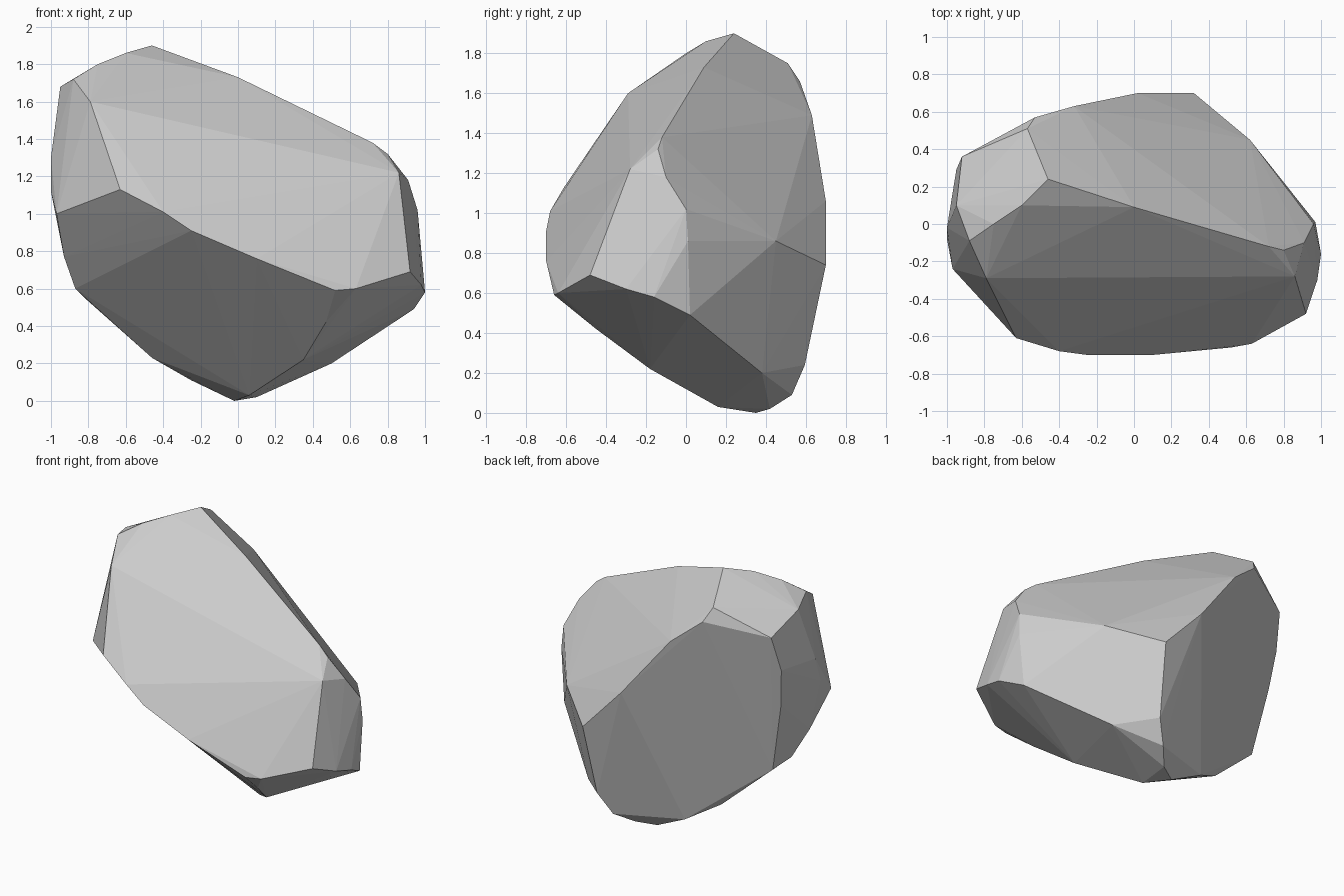
import bpy, bmesh

# Corner points of the faceted boulder, grouped by region
crest = [(-.46, .24, 1.9), (-.6, .1, 1.86), (-.75, 0, 1.8), (-.88, -.09, 1.72),
         (-.57, .51, 1.75), (0, .09, 1.73), (.72, -.12, 1.38), (.8, -.14, 1.32)]
front = [(-.79, -.29, 1.6), (-.63, -.61, 1.13), (-.4, -.68, 1.01), (-.25, -.7, .91),
         (.1, -.7, .76), (.52, -.66, .59), (.63, -.64, .6), (.86, -.28, 1.22)]
right_end = [(.91, -.1, 1.18), (.96, 0, 1.02), (.97, .01, .86), (.92, -.48, .69),
             (.98, -.3, .62), (1, -.16, .58), (.94, .02, .49)]
left_end = [(-.95, .1, 1.68), (-.92, .36, 1.57), (-1, -.02, 1.3), (-1, -.08, 1.12),
            (-.95, .29, 1.32), (-.92, .25, 1.05), (-.97, -.24, 1.0),
            (-.93, -.06, .77), (-.87, .06, .6), (-.82, .2, .55)]
back = [(-.53, .57, 1.66), (-.32, .63, 1.49), (.02, .7, 1.06), (.32, .7, .74),
        (.62, .45, .86), (.28, .595, .24)]
underside = [(-.46, .26, .23), (-.25, .37, .11), (-.02, .35, 0), (.1, .42, .02),
             (.2, .53, .09), (.5, .38, .2), (.06, .16, .03), (.35, -.18, .22),
             (.47, -.45, .42)]

# Wrap the points in a convex shell of flat facets
bm = bmesh.new()
for p in crest + front + right_end + left_end + back + underside:
    bm.verts.new(p)
bmesh.ops.convex_hull(bm, input=bm.verts)
loose = [v for v in bm.verts if not v.link_faces]
bmesh.ops.delete(bm, geom=loose, context='VERTS')
bmesh.ops.recalc_face_normals(bm, faces=bm.faces[:])

mesh = bpy.data.meshes.new("boulder")
bm.to_mesh(mesh)
bm.free()
bpy.context.collection.objects.link(bpy.data.objects.new("boulder", mesh))
